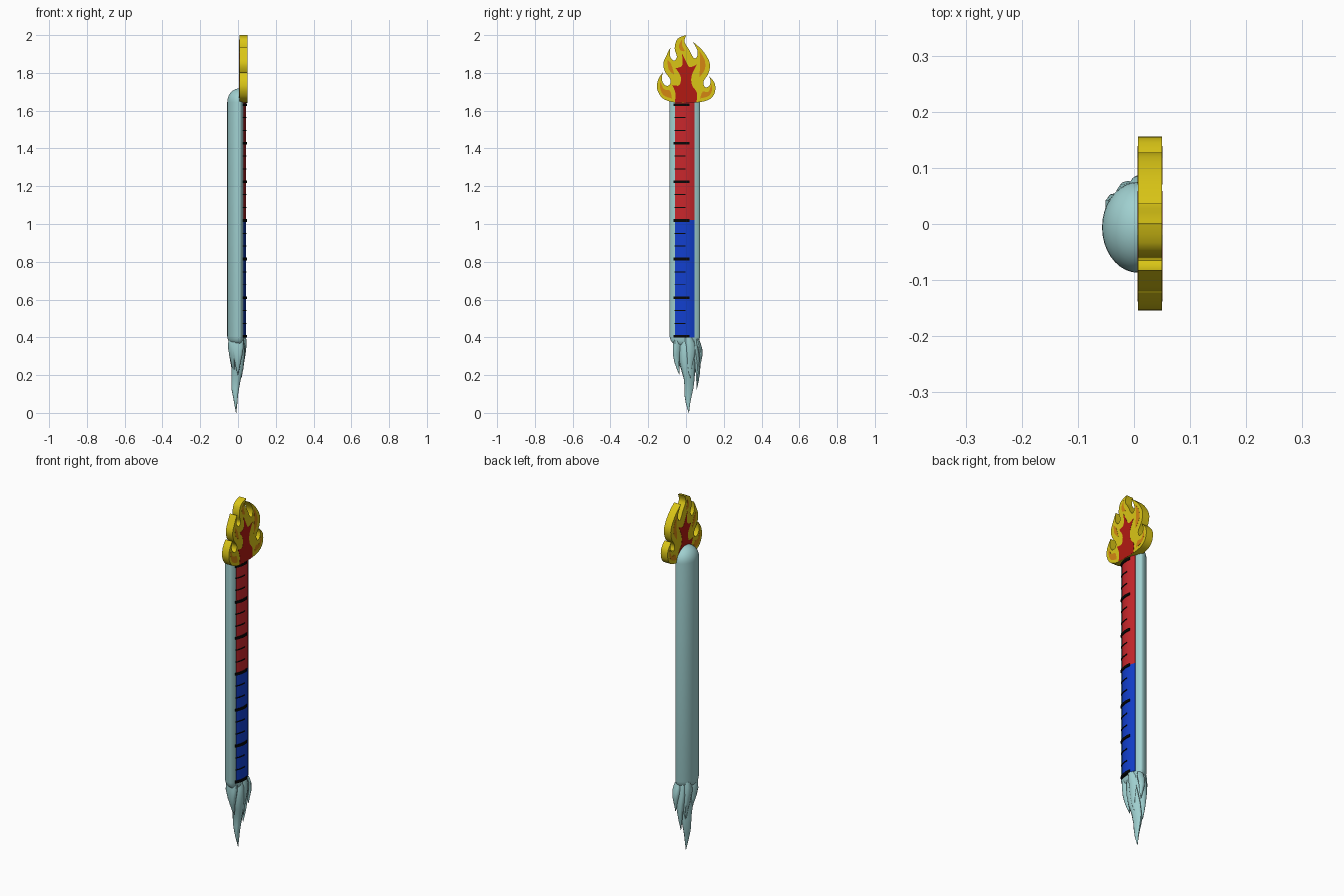
import bpy, bmesh, math
from mathutils import Vector


def material(name, rgb):
    m = bpy.data.materials.new(name)
    m.diffuse_color = (*rgb, 1)
    return m


ICE = material("pale_teal", (0.35, 0.63, 0.63))
RED = material("red", (0.58, 0.02, 0.025))
BLUE = material("blue", (0.006, 0.05, 0.62))
BLACK = material("black", (0.002, 0.002, 0.002))
YELLOW = material("yellow", (0.70, 0.56, 0.008))
ORANGE = material("orange", (0.66, 0.24, 0.006))
CORE = material("deep_red", (0.45, 0.01, 0.006))


def finish(name, bm, mat, angle=35):
    bmesh.ops.recalc_face_normals(bm, faces=bm.faces)
    me = bpy.data.meshes.new(name)
    bm.to_mesh(me)
    bm.free()
    me.materials.append(mat)
    ob = bpy.data.objects.new(name, me)
    bpy.context.collection.objects.link(ob)
    bpy.ops.object.select_all(action='DESELECT')
    ob.select_set(True)
    bpy.context.view_layer.objects.active = ob
    bpy.ops.object.shade_smooth_by_angle(angle=math.radians(angle))
    return ob


def loft(name, rings, mat, angle=35):
    """Closed skin through equal-length rings of points."""
    bm = bmesh.new()
    vr = [[bm.verts.new(p) for p in r] for r in rings]
    n = len(rings[0])
    for a, b in zip(vr, vr[1:]):
        for i in range(n):
            j = (i + 1) % n
            bm.faces.new((a[i], a[j], b[j], b[i]))
    bm.faces.new(vr[0][::-1])
    bm.faces.new(vr[-1])
    return finish(name, bm, mat, angle)


def spline(points):
    """Smooth closed outline; a third value of 1 marks a sharp tip."""
    out, n = [], len(points)
    pos = [Vector(p[:2]) for p in points]
    tan = [Vector((0, 0)) if len(p) > 2 else (pos[(i + 1) % n] - pos[i - 1]) / 2
           for i, p in enumerate(points)]
    for i in range(n):
        j = (i + 1) % n
        for t in (0, 0.25, 0.5, 0.75):
            out.append(pos[i] * (2*t**3 - 3*t*t + 1) + tan[i] * (t**3 - 2*t*t + t)
                       + pos[j] * (3*t*t - 2*t**3) + tan[j] * (t**3 - t*t))
    return out


def plate(name, points, x0, x1, mat):
    out = spline(points)
    return loft(name, [[(x, p.x, p.y) for p in out] for x in (x0, x1)], mat, 30)


# Tube: round back, shallow front, domed top
CX, CY = 0.008, -0.006
section = []
for i in range(36):
    a = math.tau * i / 36
    c, s = math.cos(a), math.sin(a)
    section.append(((0.026 if c > 0 else 0.065) * c, 0.081 * s))
levels = [(0.362, 0.6), (0.37, 0.8), (0.385, 0.94), (0.405, 1)]
levels += [(1.645 + 0.073 * math.sin(t), math.cos(t))
           for t in [math.pi / 2 * k / 9 for k in range(9)] + [1.55]]
loft("tube", [[(CX + x * s, CY + y * s, z) for x, y in section]
              for z, s in levels], ICE)


# Curved gauge strips and tick marks
def strip(name, y0, y1, z0, z1, lift, mat):
    ys = [y0 + (y1 - y0) * i / 10 for i in range(11)]
    prof = [(0.043 + lift - 0.012 * ((y - CY) / 0.052) ** 2, y) for y in ys]
    prof += [(0.015, y1), (0.015, y0)]
    loft(name, [[(x, y, z) for x, y in prof] for z in (z0, z1)], mat)


strip("cold_gauge", -0.058, 0.046, 0.40, 1.02, 0, BLUE)
strip("hot_gauge", -0.058, 0.046, 1.02, 1.65, 0, RED)
for k in range(19):
    z = 0.406 + k * 0.0681
    if k % 3 == 0:
        strip("major_tick", -0.065, 0.018, z - 0.007, z + 0.007, 0.005, BLACK)
    else:
        strip("minor_tick", -0.062, -0.002, z - 0.0025, z + 0.0025, 0.003, BLACK)

# Flame outline plate
flame = [(0, 1.642), (-0.07, 1.645), (-0.125, 1.667), (-0.153, 1.715), (-0.147, 1.765),
         (-0.122, 1.803, 1), (-0.128, 1.765), (-0.112, 1.735), (-0.088, 1.735),
         (-0.083, 1.765), (-0.11, 1.805), (-0.12, 1.85), (-0.1, 1.90), (-0.082, 1.935, 1),
         (-0.085, 1.89), (-0.065, 1.865), (-0.048, 1.885), (-0.06, 1.93), (-0.045, 1.98),
         (0.002, 2.0, 1), (-0.008, 1.965), (0.015, 1.925), (0.04, 1.88), (0.058, 1.885),
         (0.06, 1.92), (0.036, 1.965, 1), (0.088, 1.918), (0.125, 1.855), (0.12, 1.80),
         (0.093, 1.755), (0.1, 1.725), (0.122, 1.73), (0.13, 1.755), (0.122, 1.782, 1),
         (0.152, 1.745), (0.152, 1.695), (0.125, 1.66), (0.07, 1.645)]
plate("flame", flame, 0.007, 0.05, YELLOW)

# Inlaid flame colours, visible on both faces
core = [(0, 1.642), (-0.06, 1.645, 1), (-0.055, 1.69), (-0.072, 1.735, 1), (-0.035, 1.735),
        (-0.028, 1.78), (-0.055, 1.825, 1), (-0.02, 1.84), (-0.022, 1.905, 1), (0.005, 1.85),
        (0.022, 1.83), (0.058, 1.845, 1), (0.03, 1.785), (0.032, 1.735), (0.058, 1.695),
        (0.055, 1.645, 1)]
plate("flame_core", core, 0.0062, 0.0508, CORE)
patches = [
    [(-0.075, 1.665, 1), (-0.12, 1.682), (-0.138, 1.725), (-0.134, 1.755, 1),
     (-0.118, 1.715), (-0.085, 1.705)],
    [(0.075, 1.665, 1), (0.12, 1.678), (0.138, 1.71), (0.136, 1.74, 1),
     (0.118, 1.70), (0.088, 1.70)],
    [(-0.062, 1.79, 1), (-0.092, 1.82), (-0.098, 1.87, 1), (-0.078, 1.845)],
    [(0.07, 1.775, 1), (0.1, 1.82), (0.098, 1.87), (0.072, 1.915, 1), (0.075, 1.85)],
    [(-0.03, 1.92, 1), (-0.038, 1.945), (-0.02, 1.978, 1), (-0.02, 1.945), (-0.008, 1.915)]]
for p in patches:
    plate("flame_highlight", p, 0.0065, 0.0505, ORANGE)


# Ragged frozen drips: (x, y, z, x radius, y radius) along each drip
def drip(name, path, phase, sides=14):
    rings = []
    for k, (x, y, z, rx, ry) in enumerate(path):
        ring = []
        for i in range(sides):
            a = math.tau * i / sides
            r = 1 + 0.13 * math.cos(3 * a + phase + 0.35 * k)
            ring.append((x + rx * r * math.cos(a), y + ry * r * math.sin(a), z))
        rings.append(ring)
    ob = loft(name, rings, ICE, 50)
    return ob


drip("main_drip", [(0, 0, 0.405, 0.024, 0.03), (0.002, 0, 0.35, 0.032, 0.042),
                   (0, 0.002, 0.29, 0.033, 0.045), (-0.003, 0.008, 0.23, 0.03, 0.038),
                   (-0.009, 0.014, 0.18, 0.024, 0.029), (-0.014, 0.014, 0.13, 0.02, 0.023),
                   (-0.013, 0.010, 0.09, 0.013, 0.018), (-0.011, 0.010, 0.05, 0.008, 0.011),
                   (-0.01, 0.015, 0, 0.001, 0.001)], 0.3)
side_drips = [
    ("front_drip", 0.032, 0.012, 0.40, 0.014, 0.026, 0.018, 0.028, 0.18),
    ("left_drip", 0.0, -0.055, 0.41, 0.03, 0.024, 0.0, -0.038, 0.20),
    ("back_left_drip", -0.03, -0.03, 0.40, 0.022, 0.034, -0.02, -0.012, 0.19),
    ("back_right_drip", -0.03, 0.03, 0.40, 0.022, 0.034, -0.024, 0.034, 0.18),
    ("right_drip", -0.002, 0.05, 0.41, 0.03, 0.022, -0.008, 0.06, 0.125),
    ("outer_right_drip", 0.01, 0.066, 0.39, 0.022, 0.012, 0.016, 0.078, 0.23)]
taper = [(0, 0.7), (0.14, 0.95), (0.3, 1), (0.5, 0.78), (0.68, 0.5), (0.84, 0.3), (1, 0.03)]
for n, (name, x, y, z, rx, ry, tx, ty, tz) in enumerate(side_drips):
    path = [(x + (tx - x) * t, y + (ty - y) * t + 0.006 * math.sin(6 * t + n),
             z + (tz - z) * t, rx * s, ry * s) for t, s in taper]
    drip(name, path, n * 1.3)
